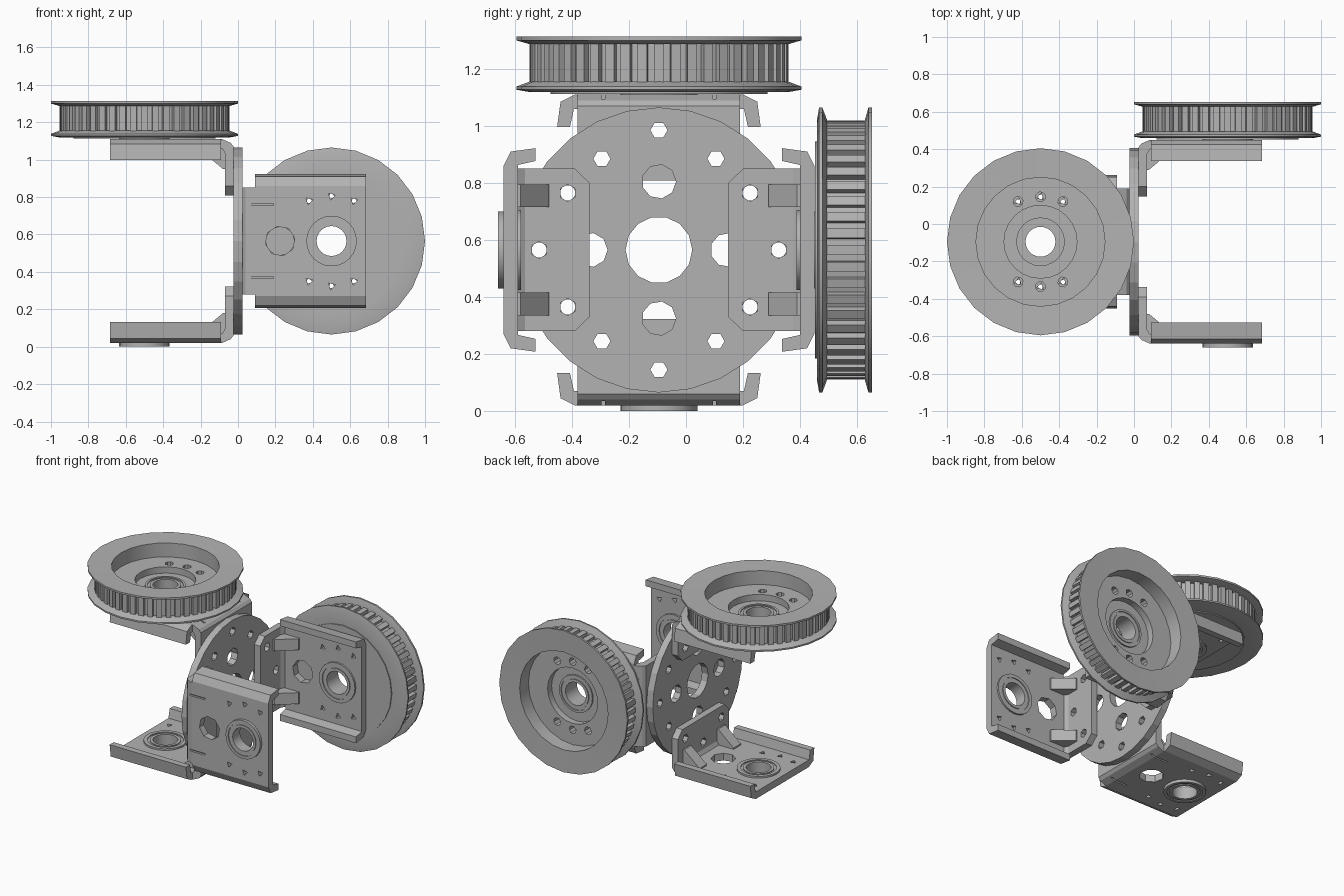
import bpy, bmesh, math
from mathutils import Matrix, Vector

if "Cube" in bpy.data.objects:
    bpy.data.objects.remove(bpy.data.objects["Cube"], do_unlink=True)

grey = bpy.data.materials.new("machined_grey")
grey.use_nodes = True
GREY = (0.45, 0.45, 0.45, 1)
grey.diffuse_color = GREY
grey.node_tree.nodes["Principled BSDF"].inputs["Base Color"].default_value = GREY

CENTRE = Vector((0, -0.095, 0.565))
HOLE = 0.03


def make(name, bm):
    bmesh.ops.recalc_face_normals(bm, faces=bm.faces)
    me = bpy.data.meshes.new(name)
    bm.to_mesh(me)
    bm.free()
    me.materials.append(grey)
    ob = bpy.data.objects.new(name, me)
    bpy.context.collection.objects.link(ob)
    return ob


def prism(name, pts, axis, lo, hi):
    """Extrude a 2D outline along axis 0, 1 or 2 of the local (u, v, w) frame."""
    bm = bmesh.new()
    rings = []
    for d in (lo, hi):
        ring = []
        for p in pts:
            co = list(p)
            co.insert(axis, d)
            ring.append(bm.verts.new(co))
        rings.append(ring)
        bm.faces.new(ring)
    a, b = rings
    n = len(pts)
    for i in range(n):
        j = (i + 1) % n
        bm.faces.new((a[i], a[j], b[j], b[i]))
    return make(name, bm)


def ngon(x, y, r, n, turn=0.0):
    return [(x + r * math.cos(math.tau * i / n + turn),
             y + r * math.sin(math.tau * i / n + turn)) for i in range(n)]


def boolean(ob, others, operation):
    """Combine ob with temporary solids and keep the result as plain mesh."""
    for other in others:
        mod = ob.modifiers.new("combine", "BOOLEAN")
        mod.operation, mod.solver, mod.object = operation, "EXACT", other
    dg = bpy.context.evaluated_depsgraph_get()
    me = bpy.data.meshes.new_from_object(ob.evaluated_get(dg))
    ob.modifiers.clear()
    ob.data = me
    for other in others:
        bpy.data.objects.remove(other, do_unlink=True)


def lathe(name, profile, n):
    """Closed (radius, height) profile spun about w, at the bearing axis."""
    bm = bmesh.new()
    rings = [[bm.verts.new((x, y, h)) for x, y in ngon(0.5, 0, r, n)]
             for r, h in profile]
    for k in range(len(rings)):
        a, b = rings[k], rings[(k + 1) % len(rings)]
        for i in range(n):
            j = (i + 1) % n
            bm.faces.new((a[i], a[j], b[j], b[i]))
    return make(name, bm)


def smooth(ob):
    bpy.ops.object.select_all(action="DESELECT")
    ob.select_set(True)
    bpy.context.view_layer.objects.active = ob
    bpy.ops.object.shade_smooth_by_angle(angle=0.3)


def place(ob, u, w):
    u, w = Vector(u), Vector(w)
    m = Matrix((u, w.cross(u), w)).transposed()
    ob.data.transform(Matrix.Translation(CENTRE) @ m.to_4x4())
    ob.data.update()


def screw_holes(r, n, lo, hi):
    """Two arcs of three small holes around the bearing axis."""
    return [prism("cutter", ngon(0.5 + dx, s * dy, r, n, 0.3), 2, lo, hi)
            for s in (-1, 1) for dx, dy in ((-0.12, 0.215), (0, 0.24), (0.12, 0.215))]


def bracket(name):
    # channel plate with bent lips
    half = [(0.295, 0.545), (0.345, 0.52), (0.357, 0.432), (0.312, 0.432), (0.298, 0.495)]
    section = half + [(-v, w) for v, w in reversed(half)]
    ob = prism(name, section, 0, 0.09, 0.685)
    # bend joining the plate to the tab
    bend = [(0.024, 0.47), (0.024, 0.505), (0.04, 0.525), (0.085, 0.545), (0.12, 0.545),
            (0.12, 0.495), (0.085, 0.495), (0.07, 0.47)]
    neck = prism("neck", bend, 1, -0.285, 0.285)
    # chamfered tab bolted to the disc
    tab_outline = [(-0.285, 0.48), (-0.285, 0.295), (-0.235, 0.243),
                   (0.235, 0.243), (0.285, 0.295), (0.285, 0.48)]
    tab = prism("tab", tab_outline, 0, 0.024, 0.07)
    # stiffening ribs
    rib = [(0.06, 0.385), (0.06, 0.51), (0.2, 0.51), (0.2, 0.485), (0.08, 0.385)]
    ribs = [prism("rib", rib, 1, s * 0.19 - 0.04, s * 0.19 + 0.04) for s in (-1, 1)]
    boolean(ob, [neck, tab] + ribs, "UNION")
    # holes and the pressed slits behind the ribs
    cutters = [prism("cutter", ngon(0.225, 0, 0.08, 8, 0.2), 2, 0.4, 0.6),
               prism("cutter", ngon(0.5, 0, 0.11, 24), 2, 0.4, 0.6)]
    cutters += screw_holes(0.022, 3, 0.4, 0.6)
    cutters += [prism("cutter", ngon(v, w, HOLE, 6), 0, -0.1, 0.12)
                for v, w in ((0, 0.42), (-0.2, 0.32), (0.2, 0.32))]
    slit = [(0, 0.53), (0, 0.6), (0.19, 0.6), (0.19, 0.53)]
    cutters += [prism("cutter", slit, 1, s * 0.195 - 0.006, s * 0.195 + 0.006) for s in (-1, 1)]
    boolean(ob, cutters, "DIFFERENCE")
    return ob


def bearing(name):
    ob = lathe(name, [(0.08, 0.483), (0.1, 0.483), (0.1, 0.489), (0.115, 0.489),
                      (0.115, 0.483), (0.14, 0.483), (0.14, 0.5), (0.12, 0.5),
                      (0.12, 0.54), (0.135, 0.54), (0.135, 0.565), (0.115, 0.565),
                      (0.115, 0.559), (0.1, 0.559), (0.1, 0.565), (0.08, 0.565)], 24)
    return ob


def pulley(name):
    # flanged wheel with a stepped recess
    ob = lathe(name, [(0.08, 0.547), (0.38, 0.547), (0.38, 0.554), (0.455, 0.554),
                      (0.5, 0.562), (0.5, 0.573), (0.455, 0.59), (0.432, 0.59),
                      (0.432, 0.722), (0.455, 0.722), (0.5, 0.735), (0.5, 0.748),
                      (0.345, 0.743), (0.345, 0.645), (0.195, 0.645), (0.195, 0.6),
                      (0.13, 0.6), (0.13, 0.61), (0.115, 0.61), (0.115, 0.604),
                      (0.1, 0.604), (0.1, 0.61), (0.08, 0.61)], 24)
    boolean(ob, screw_holes(0.027, 8, 0.5, 0.7), "DIFFERENCE")
    return ob


def teeth(name, count=48):
    bm = bmesh.new()
    size = Matrix.Diagonal((0.04, 0.034, 0.14, 1))
    for i in range(count):
        m = (Matrix.Translation((0.5, 0, 0.656)) @ Matrix.Rotation(math.tau * i / count, 4, "Z")
             @ Matrix.Translation((0.434, 0, 0)) @ size)
        bmesh.ops.create_cube(bm, size=1, matrix=m)
    return make(name, bm)


# central disc with its bolt pattern
disc = prism("central_disc", ngon(0, 0, 0.5, 28), 0, -0.024, 0.024)
spots = [(0, 0, 0.117, 14)]
for sx, sy in ((1, 0), (-1, 0), (0, 1), (0, -1)):
    spots += [(0.24 * sx, 0.24 * sy, 0.06, 9), (0.42 * sx, 0.42 * sy, HOLE, 6)]
for sx in (-1, 1):
    for sy in (-1, 1):
        spots += [(0.2 * sx, 0.32 * sy, HOLE, 6), (0.32 * sx, 0.2 * sy, HOLE, 6)]
boolean(disc, [prism("cutter", ngon(x, y, r, n), 0, -0.1, 0.1) for x, y, r, n in spots],
        "DIFFERENCE")
place(disc, (1, 0, 0), (0, 0, 1))

# four arms, two of them carrying a pulley
arms = [("front", (1, 0, 0), (0, -1, 0), False), ("back", (1, 0, 0), (0, 1, 0), True),
        ("lower", (-1, 0, 0), (0, 0, -1), False), ("upper", (-1, 0, 0), (0, 0, 1), True)]
for side, u, w, has_pulley in arms:
    parts = [bracket(side + "_bracket"), bearing(side + "_bearing")]
    if has_pulley:
        parts += [pulley(side + "_pulley"), teeth(side + "_pulley_teeth")]
    for part in parts:
        place(part, u, w)
    for part in parts[1:3]:
        smooth(part)
